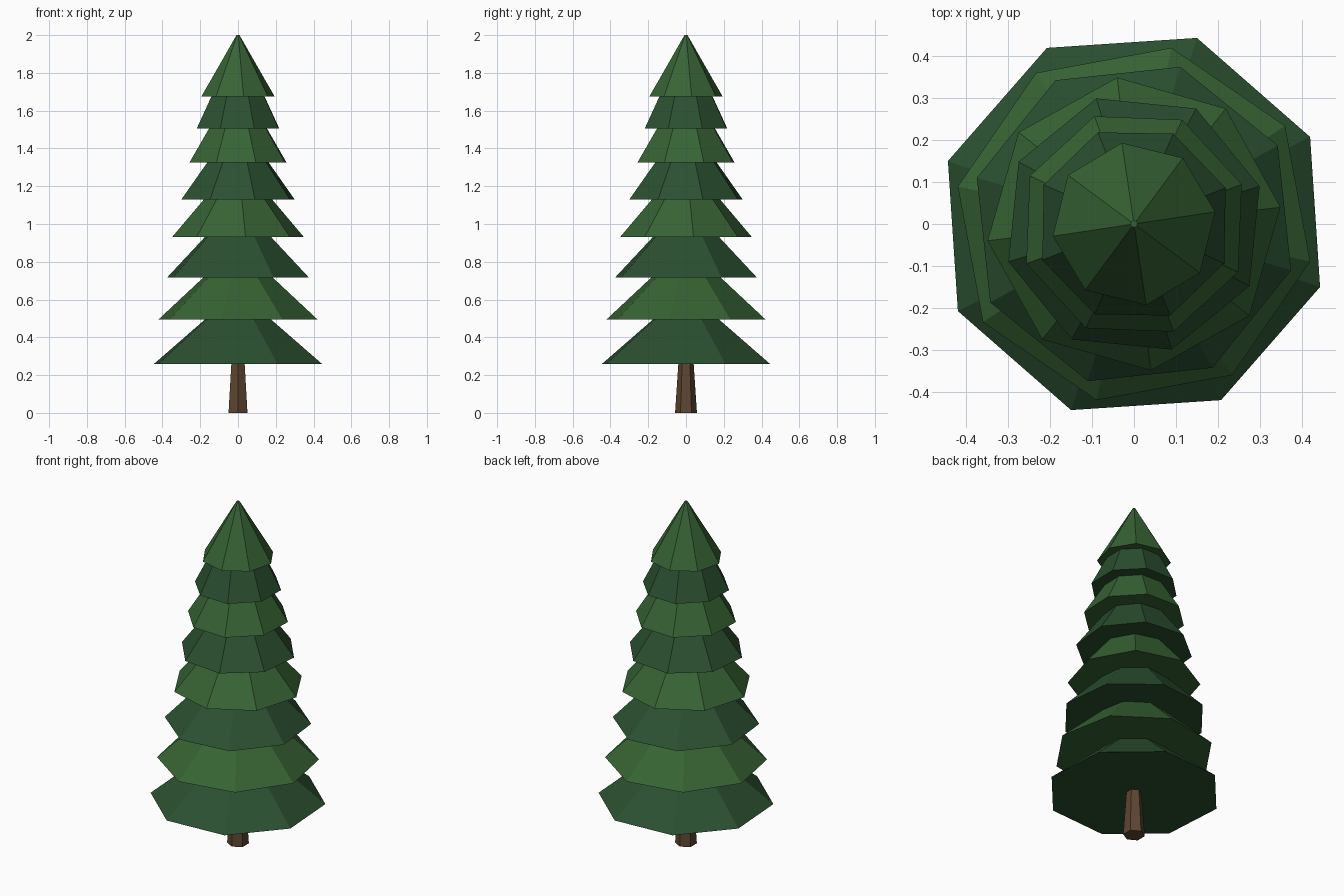
import bpy, bmesh
from math import radians
from mathutils import Matrix

if "Cube" in bpy.data.objects:
    bpy.data.objects.remove(bpy.data.objects["Cube"])


def material(name, rgb):
    m = bpy.data.materials.new(name)
    m.diffuse_color = (*rgb, 1)
    m.use_nodes = True
    m.node_tree.nodes["Principled BSDF"].inputs["Base Color"].default_value = m.diffuse_color
    return m


def frustum(name, sides, r_low, r_high, z_low, z_high, turn, mat):
    bm = bmesh.new()
    place = Matrix.Translation((0, 0, (z_low + z_high) / 2)) @ Matrix.Rotation(radians(turn), 4, 'Z')
    bmesh.ops.create_cone(bm, cap_ends=True, segments=sides, radius1=r_low,
                          radius2=r_high, depth=z_high - z_low, matrix=place)
    mesh = bpy.data.meshes.new(name)
    bm.to_mesh(mesh)
    bm.free()
    mesh.materials.append(mat)
    bpy.context.collection.objects.link(bpy.data.objects.new(name, mesh))


bark = material("bark", (0.11, 0.06, 0.03))
dark = material("dark_needles", (0.024, 0.08, 0.03))
light = material("light_needles", (0.038, 0.125, 0.034))

# Six-sided tapered trunk
frustum("trunk", 6, 0.058, 0.036, 0, 0.33, 0, bark)

# Foliage tiers, bottom to top: base height, twist in degrees
tiers = [(0.26, 26.3), (0.495, 33), (0.717, 28.6), (0.93, 6.5),
         (1.13, 16.7), (1.325, 20.2), (1.505, 21.5), (1.675, 8.5)]
for i, (z, turn) in enumerate(tiers):
    is_tip = i == len(tiers) - 1
    frustum(f"foliage_tier_{i + 1}", 8, 0.469 - 0.039 * i, 0.008 if is_tip else 0.075,
            z, z + 0.325, turn, light if i % 2 else dark)
